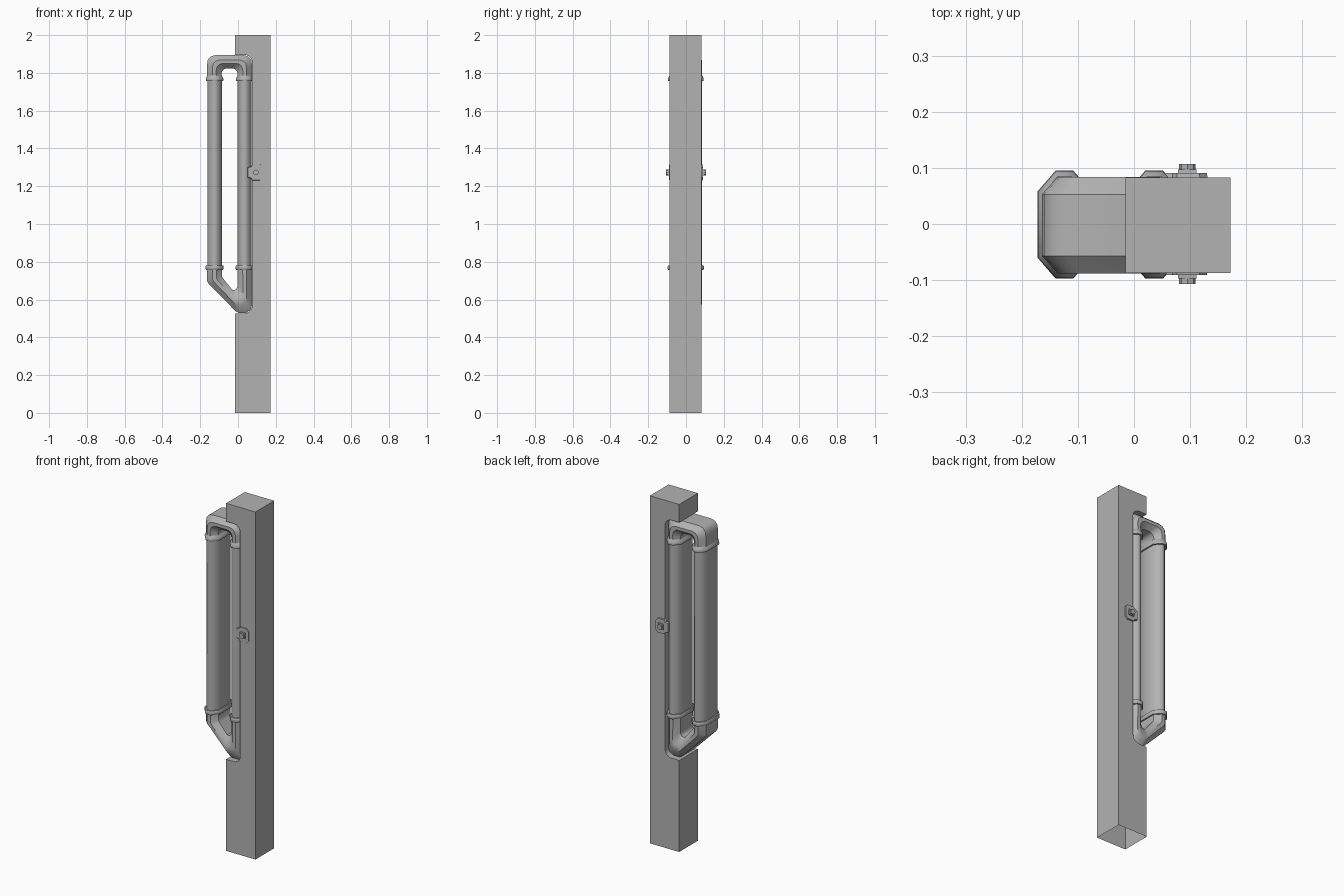
import bpy, bmesh, math
from mathutils import Vector

if "Cube" in bpy.data.objects:
    bpy.data.objects.remove(bpy.data.objects["Cube"])

# Dark grey metal shared by every part
grey = bpy.data.materials.new("dark_grey")
grey.diffuse_color = (.45, .45, .45, 1)
grey.use_nodes = True
grey.node_tree.nodes["Principled BSDF"].inputs["Base Color"].default_value = grey.diffuse_color


def finish(name, bm, angle=None):
    bmesh.ops.recalc_face_normals(bm, faces=bm.faces)
    me = bpy.data.meshes.new(name)
    bm.to_mesh(me)
    bm.free()
    me.materials.append(grey)
    ob = bpy.data.objects.new(name, me)
    bpy.context.collection.objects.link(ob)
    if angle:
        bpy.ops.object.select_all(action='DESELECT')
        ob.select_set(True)
        bpy.context.view_layer.objects.active = ob
        bpy.ops.object.shade_smooth_by_angle(angle=math.radians(angle))
    return ob


def prism(bm, outline, y0, y1, shrink=1.0):
    """Extrude an (x, z) outline along y, optionally tapering the y1 end."""
    cx = sum(p[0] for p in outline) / len(outline)
    cz = sum(p[1] for p in outline) / len(outline)
    a = [bm.verts.new((x, y0, z)) for x, z in outline]
    b = [bm.verts.new((cx + (x - cx) * shrink, y1, cz + (z - cz) * shrink)) for x, z in outline]
    bm.faces.new(a)
    bm.faces.new(b[::-1])
    n = len(a)
    for i in range(n):
        bm.faces.new((a[i], a[(i + 1) % n], b[(i + 1) % n], b[i]))


def arc(cx, cz, r, a0, a1, n=5):
    return [(cx + r * math.cos(math.radians(a0 + (a1 - a0) * i / n)),
             cz + r * math.sin(math.radians(a0 + (a1 - a0) * i / n))) for i in range(n + 1)]


def bridge(bm, rings):
    """Skin a row of eight-sided rings."""
    for a, b in zip(rings, rings[1:]):
        for i in range(8):
            j = (i + 1) % 8
            bm.faces.new((a[i], a[j], b[j], b[i]))


def loft(bm, stations, half_y=.086, flat_y=.055, yc=-.002):
    """Loft a chamfered section between outer and inner (x, z) points."""
    sec = [(0, -flat_y), (.37, -half_y), (.63, -half_y), (1, -flat_y),
           (1, flat_y), (.63, half_y), (.37, half_y), (0, flat_y)]
    rings = []
    for ox, oz, ix, iz in stations:
        o, q = Vector((ox, 0, oz)), Vector((ix, 0, iz))
        rings.append([bm.verts.new(o.lerp(q, t) + Vector((0, y + yc, 0))) for t, y in sec])
    bridge(bm, rings)


# Door-edge post: notched profile, open underneath
bm = bmesh.new()
outline = [(-.015, 0), (.172, 0), (.172, 2), (-.015, 2), (-.015, 1.896)]
outline += arc(.035, 1.856, .04, 90, 0) + arc(.035, .567, .04, 0, -90) + [(-.015, .527)]
prism(bm, outline, -.087, .083)
under = [f for f in bm.faces if all(v.co.z < .001 for v in f.verts)]
bmesh.ops.delete(bm, geom=under, context='FACES_ONLY')
finish("post", bm)

# Straight legs of the handle
bm = bmesh.new()
for ox, ix in ((-.161, -.086), (.072, -.002)):
    loft(bm, [(ox, .765, ix, .765), (ox, 1.775, ix, 1.775)])
finish("handle_legs", bm, 60)

# Upper bend: left elbow mirrored to the right
left = [(-.164, 1.768, -.085, 1.768), (-.164, 1.842, -.088, 1.795),
        (-.160, 1.869, -.082, 1.813), (-.145, 1.887, -.070, 1.822),
        (-.120, 1.894, -.060, 1.824)]
right = [(-.09 - a, b, -.09 - c, d) for a, b, c, d in reversed(left)]
bm = bmesh.new()
loft(bm, left + right)
finish("upper_bend", bm, 38)

# Slanted lower bend
bottom = [(.074, .768, -.004, .768), (.074, .57, -.002, .68), (.067, .545, -.004, .665),
          (.045, .53, -.010, .655), (.003, .53, -.019, .651), (-.012, .538, -.03, .652),
          (-.153, .68, -.078, .711), (-.164, .698, -.085, .722), (-.164, .768, -.086, .768)]
bm = bmesh.new()
loft(bm, bottom)
finish("lower_bend", bm, 38)

# Collars round both legs: soft at the top, banded at the bottom
bm = bmesh.new()
soft = [(.036, -.013), (.045, -.012), (.047, -.004), (.045, .004), (.038, .018)]
band = [(.036, -.012), (.045, -.012), (.048, -.006), (.048, .006), (.045, .012), (.036, .012)]
for cx in (-.124, .036):
    for cz, prof in ((.769, band), (1.769, soft)):
        rings = []
        for r, dz in prof:
            g = r - .038
            x1, x0, y1, y0 = r, .012 + g * .4, .086 + g, .055 + g * .4
            pts = [(x1, y0), (x0, y1), (-x0, y1), (-x1, y0),
                   (-x1, -y0), (-x0, -y1), (x0, -y1), (x1, -y0)]
            rings.append([bm.verts.new((cx + x, y - .001, cz + dz)) for x, y in pts])
        bridge(bm, rings)
finish("collars", bm, 60)

# Fixing bracket and bolt on the front and back faces
plate = [(.050, 1.246), (.068, 1.243), (.076, 1.230), (.118, 1.230), (.132, 1.245),
         (.132, 1.301), (.118, 1.316), (.076, 1.316), (.068, 1.303), (.050, 1.300)]
for name, s, base in (("front", -1, -.080), ("back", 1, .076)):
    bm = bmesh.new()
    prism(bm, plate, base, s * .091, .95)
    finish(name + "_bracket", bm)
    bm = bmesh.new()
    prism(bm, arc(.095, 1.273, .024, 45, 315, 3), s * .088, s * .097, .95)
    prism(bm, arc(.095, 1.273, .015, 0, 315, 7), s * .094, s * .1065)
    finish(name + "_bolt", bm)
